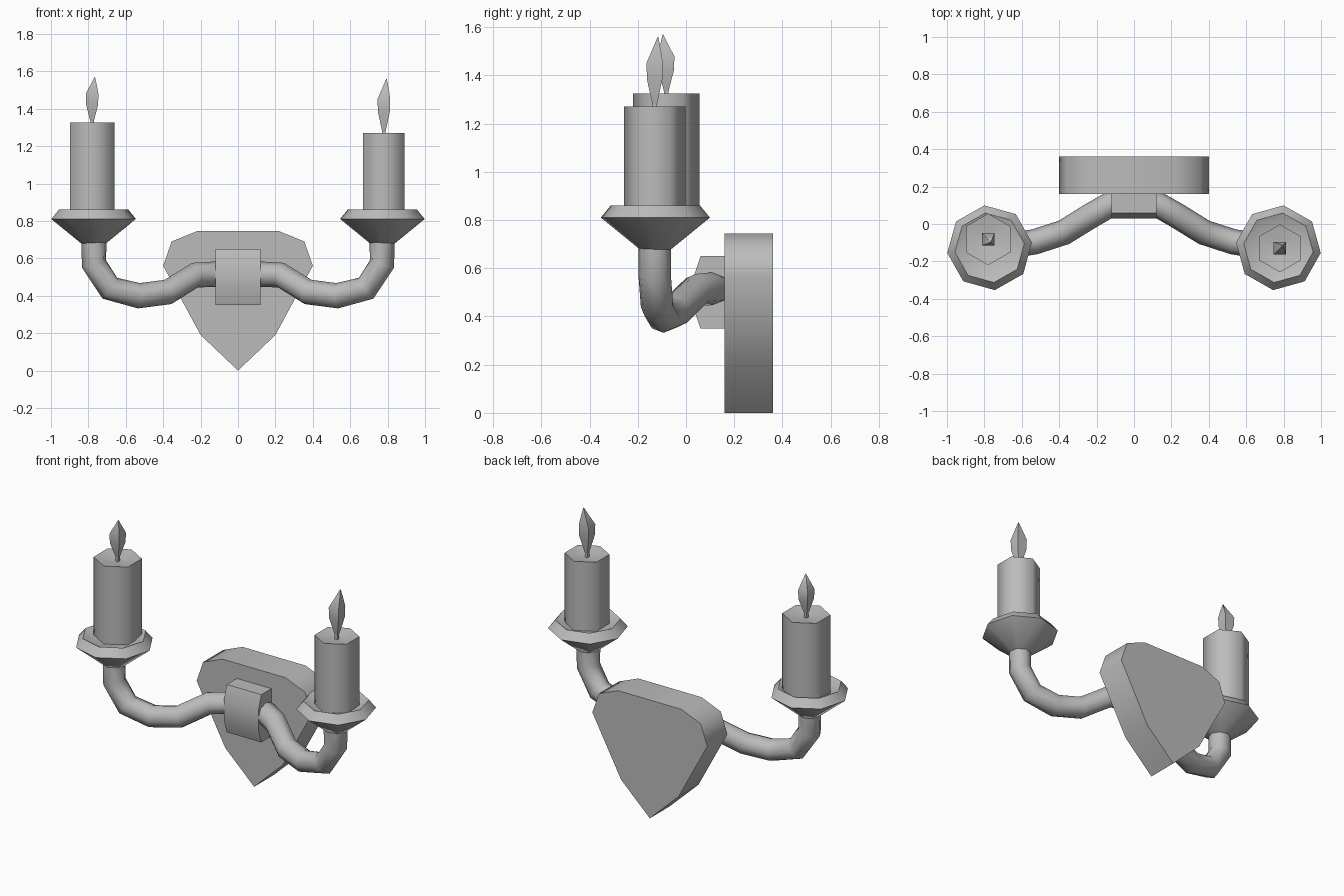
import bpy, bmesh
from math import sin, cos, pi, radians

cube = bpy.data.objects.get("Cube")
if cube:
    bpy.data.objects.remove(cube, do_unlink=True)

grey = bpy.data.materials.new("plain grey")
grey.use_nodes = True
colour = (0.5, 0.5, 0.5, 1)
grey.diffuse_color = colour
grey.node_tree.nodes["Principled BSDF"].inputs["Base Color"].default_value = colour


def finish(obj, angle=65):
    obj.data.materials.clear()
    obj.data.materials.append(grey)
    bpy.ops.object.select_all(action='DESELECT')
    obj.select_set(True)
    bpy.context.view_layer.objects.active = obj
    bpy.ops.object.shade_smooth_by_angle(angle=radians(angle))
    return obj


def add_mesh(name, bm, angle=65):
    bmesh.ops.recalc_face_normals(bm, faces=bm.faces)
    mesh = bpy.data.meshes.new(name)
    bm.to_mesh(mesh)
    bm.free()
    obj = bpy.data.objects.new(name, mesh)
    bpy.context.collection.objects.link(obj)
    return finish(obj, angle)


def prism(name, points, offset, angle=65):
    """Extrude a closed outline along an offset."""
    bm = bmesh.new()
    face = bm.faces.new([bm.verts.new(p) for p in points])
    made = bmesh.ops.extrude_face_region(bm, geom=[face])["geom"]
    verts = [g for g in made if isinstance(g, bmesh.types.BMVert)]
    bmesh.ops.translate(bm, verts=verts, vec=offset)
    if not any(len(e.link_faces) == 2 for e in face.edges):
        bm.faces.new(face.verts)
    bmesh.ops.holes_fill(bm, edges=bm.edges)
    return add_mesh(name, bm, angle)


def stack(name, sides, start, rings, angle=65):
    """Join polygon rings given as (x, y, z, radius), closing both ends."""
    bm = bmesh.new()
    loops = []
    for x, y, z, r in rings:
        turns = [start + 2 * pi * i / sides for i in range(sides)]
        loops.append([bm.verts.new((x + r * cos(a), y + r * sin(a), z)) for a in turns])
    for low, high in zip(loops, loops[1:]):
        for i in range(sides):
            j = (i + 1) % sides
            bm.faces.new((low[i], low[j], high[j], high[i]))
    bm.faces.new(loops[0][::-1])
    bm.faces.new(loops[-1])
    return add_mesh(name, bm, angle)


def tube(name, points, radius):
    """Eight-sided pipe along a path, turned into a mesh."""
    curve = bpy.data.curves.new(name, 'CURVE')
    curve.dimensions = '3D'
    curve.bevel_depth = radius
    curve.bevel_resolution = 2
    curve.use_fill_caps = True
    spline = curve.splines.new('POLY')
    spline.points.add(len(points) - 1)
    for point, co in zip(spline.points, points):
        point.co = (*co, 1)
    obj = bpy.data.objects.new(name, curve)
    bpy.context.collection.objects.link(obj)
    bpy.ops.object.select_all(action='DESELECT')
    obj.select_set(True)
    bpy.context.view_layer.objects.active = obj
    bpy.ops.object.convert(target='MESH')
    return finish(bpy.context.object)


# Shield-shaped wall plate
half = [(0.2, 0.19), (0.4, 0.56), (0.355, 0.69), (0.22, 0.745)]
outline = [(0, 0)] + half + [(-x, z) for x, z in reversed(half)]
prism("wall_plate", [(x, 0.16, z) for x, z in outline], (0, 0.2, 0), 50)

# Block holding the arms
block = [(0.17, 0.35), (0.06, 0.35), (0.03, 0.44), (0.03, 0.56), (0.06, 0.65), (0.17, 0.65)]
prism("arm_block", [(-0.12, y, z) for y, z in block], (0.24, 0, 0))

arm = [(0.08, 0.12, 0.515), (0.125, 0.105, 0.515), (0.23, 0.045, 0.51),
       (0.375, -0.045, 0.42), (0.53, -0.095, 0.4), (0.685, -0.12, 0.44),
       (0.77, -0.13, 0.57), (0.77, -0.13, 0.71)]

# Each side: direction, candle y, candle radius, candle top, flame top
for side, s, cy, r, top, tip in (("left", 1, -0.13, 0.128, 1.27, 1.56),
                                 ("right", -1, -0.082, 0.138, 1.325, 1.57)):
    tube(side + "_arm", [(s * x, y, z) for x, y, z in arm], 0.068)

    # Drip dish with a shallow hollow
    dx, dy = s * 0.772, -0.127
    stack(side + "_drip_dish", 8, pi / 2 - s * radians(7),
          [(dx, dy, 0.67, 0.055), (dx, dy, 0.81, 0.228),
           (dx, dy, 0.86, 0.187), (dx, dy, 0.835, 0.13)], 50)

    # Six-sided candle with a slightly sunken top
    cx = s * 0.78
    stack(side + "_candle", 6, pi / 2,
          [(cx, cy, 0.82, r), (cx, cy, top, r), (cx, cy, top - 0.02, 0.03)])

    # Wick and teardrop flame
    stack(side + "_wick", 4, pi / 4,
          [(cx, cy, top - 0.03, 0.013), (cx, cy, top + 0.03, 0.013)])
    base = top + 0.005
    h = tip - base
    stack(side + "_flame", 4, pi / 4,
          [(cx, cy, base, 0.012), (cx, cy, base + h * 0.38, 0.045),
           (cx, cy, base + h * 0.62, 0.048),
           (cx + 0.008, cy - s * -0.008, base + h * 0.82, 0.024),
           (cx + 0.014, cy - s * -0.014, tip, 0.002)])
